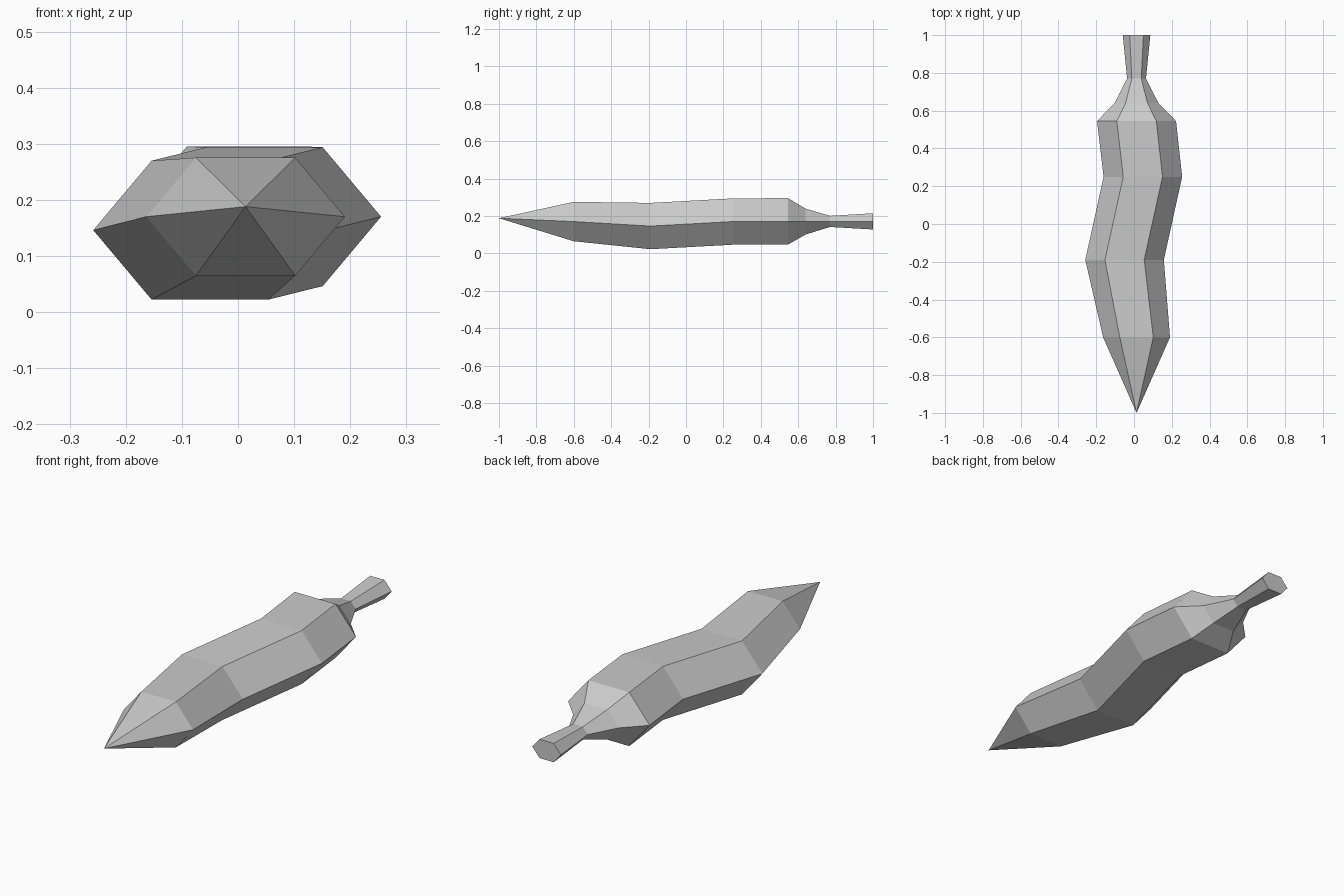
import bpy, bmesh
from math import cos, sin, pi

cube = bpy.data.objects.get("Cube")
if cube:
    bpy.data.objects.remove(cube, do_unlink=True)

SIDES = 6
SQUASH = 0.687   # height of each section relative to its width

# Sections along the length: y, centre x, centre z, radius
body_sections = [
    (-0.60, 0.0135, 0.17, 0.177),
    (-0.19, -0.05, 0.146, 0.208),
    (0.25, 0.047, 0.17, 0.208),
    (0.545, 0.0135, 0.171, 0.209),
    (0.64, 0.0135, 0.17, 0.116),
    (0.77, 0.0135, 0.171, 0.05),
    (1.00, 0.0135, 0.171, 0.073),
]
tip_point = (0.0135, -1.0, 0.188)

# Single plain colour
grey = bpy.data.materials.new("plain grey")
grey.use_nodes = True
colour = (0.6, 0.6, 0.6, 1)
grey.diffuse_color = colour
grey.node_tree.nodes["Principled BSDF"].inputs["Base Color"].default_value = colour


def add_ring(bm, y, cx, cz, radius):
    angles = [2 * pi * i / SIDES for i in range(SIDES)]
    return [bm.verts.new((cx + radius * cos(a), y, cz + radius * SQUASH * sin(a)))
            for a in angles]


# Body: hexagonal sections joined lengthwise, pointed tip, flat stem end
bm = bmesh.new()
rings = [add_ring(bm, *section) for section in body_sections]
tip = bm.verts.new(tip_point)
for i in range(SIDES):
    j = (i + 1) % SIDES
    bm.faces.new((tip, rings[0][i], rings[0][j]))
    for a, b in zip(rings, rings[1:]):
        bm.faces.new((a[i], b[i], b[j], a[j]))
bm.faces.new(rings[-1])
bmesh.ops.recalc_face_normals(bm, faces=bm.faces)

mesh = bpy.data.meshes.new("tapered_body")
bm.to_mesh(mesh)
bm.free()
mesh.materials.append(grey)
body = bpy.data.objects.new("tapered_body", mesh)
bpy.context.collection.objects.link(body)
